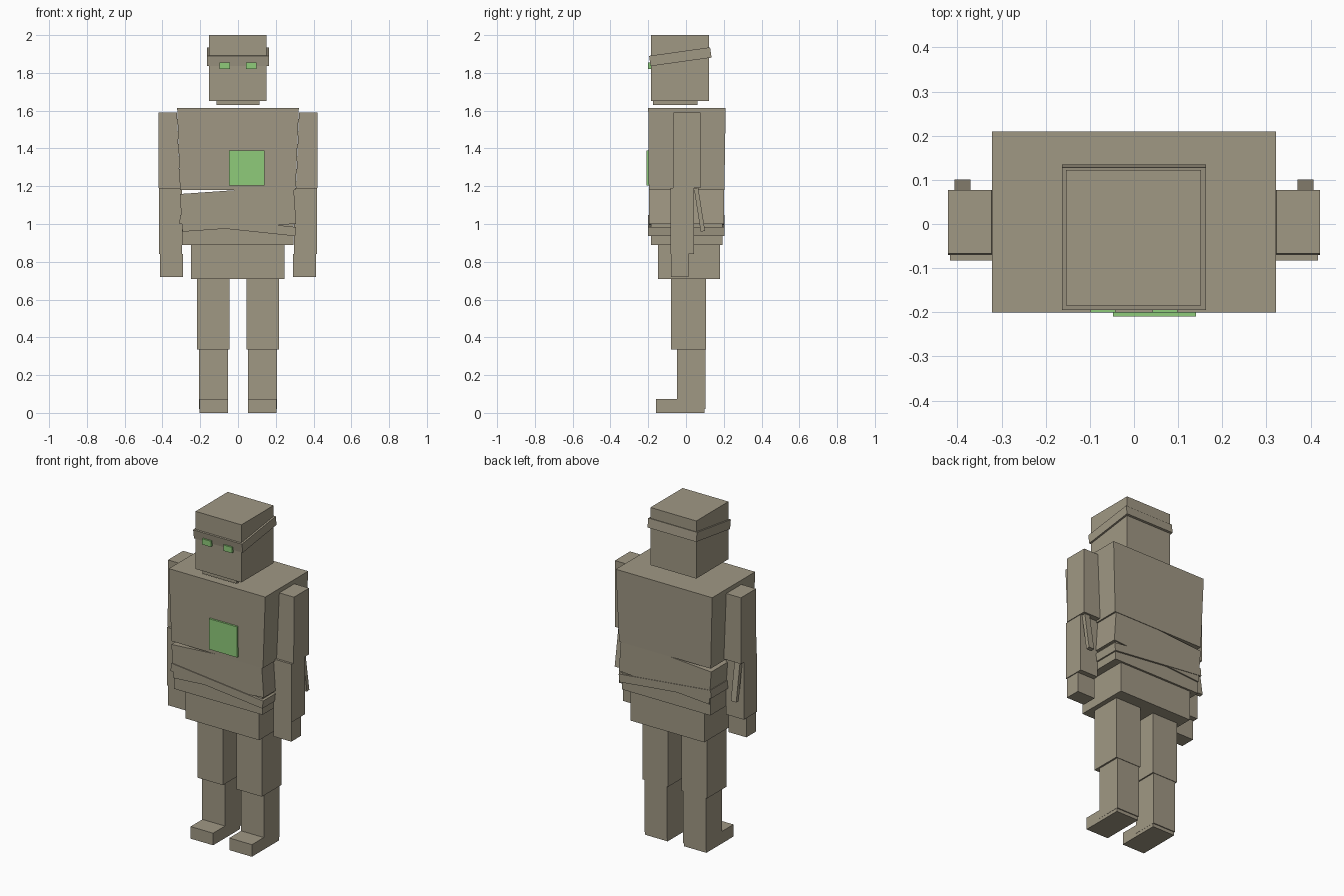
import bpy
import bmesh
import math
from mathutils import Matrix, Vector

if "Cube" in bpy.data.objects:
    bpy.data.objects.remove(bpy.data.objects["Cube"])


def material(name, rgb):
    m = bpy.data.materials.new(name)
    m.diffuse_color = (*rgb, 1)
    m.use_nodes = True
    m.node_tree.nodes["Principled BSDF"].inputs["Base Color"].default_value = m.diffuse_color
    return m


STONE = material("stone_brown", (0.352, 0.314, 0.231))
GREEN = material("glow_green", (0.275, 0.597, 0.195))


def block(name, x, y, z, mat=STONE, bottom=None, rot=None):
    """Box from ranges; bottom = (x range, y range) tapers it, rot = (axis, degrees) tilts it."""
    bx, by = bottom or (x, y)
    bm = bmesh.new()
    bmesh.ops.create_cube(bm, size=1)
    for v in bm.verts:
        i, j, k = (int(c > 0) for c in v.co)
        v.co = ((x if k else bx)[i], (y if k else by)[j], z[k])
    if rot:
        c = Vector((sum(x) / 2, sum(y) / 2, sum(z) / 2))
        bmesh.ops.rotate(bm, verts=bm.verts, cent=c,
                         matrix=Matrix.Rotation(math.radians(rot[1]), 3, rot[0]))
    mesh = bpy.data.meshes.new(name)
    bmesh.ops.recalc_face_normals(bm, faces=bm.faces)
    bm.to_mesh(mesh)
    bm.free()
    mesh.materials.append(mat)
    ob = bpy.data.objects.new(name, mesh)
    bpy.context.collection.objects.link(ob)
    return ob


def pair(name, x, y, z, mat=STONE, bottom=None, rot=None):
    """Right and left copies mirrored across x = 0."""
    block(name + "_right", x, y, z, mat, bottom, rot)
    flip = lambda r: (-r[1], -r[0])
    block(name + "_left", flip(x), y, z, mat,
          bottom and (flip(bottom[0]), bottom[1]), rot)


# Head, tilted headband, chin and eyes
block("head", (-0.154, 0.152), (-0.185, 0.122), (1.652, 2.0))
block("headband", (-0.163, 0.163), (-0.193, 0.133), (1.858, 1.913), rot=("X", 8))
block("chin", (-0.115, 0.113), (-0.175, 0.06), (1.63, 1.652))
pair("eye", (0.042, 0.099), (-0.2, -0.18), (1.82, 1.855), GREEN)

# Torso: tapered chest, tilted abdomen and belt, lower belly, hips
block("chest", (-0.322, 0.322), (-0.2, 0.21), (1.18, 1.615),
      bottom=((-0.307, 0.305), (-0.197, 0.203)))
block("abdomen", (-0.302, 0.302), (-0.195, 0.2), (0.98, 1.18), rot=("Y", -4))
block("belt", (-0.31, 0.307), (-0.2, 0.203), (0.968, 1.016), rot=("Y", 6))
block("lower_belly", (-0.297, 0.293), (-0.185, 0.192), (0.89, 1.0))
block("hips", (-0.248, 0.245), (-0.148, 0.18), (0.71, 0.89))
block("chest_plate", (-0.048, 0.14), (-0.21, -0.195), (1.205, 1.39), GREEN)

# Arms with a slanted rod behind each forearm
pair("upper_arm", (0.323, 0.421), (-0.067, 0.077), (1.19, 1.59),
     bottom=((0.307, 0.421), (-0.07, 0.077)))
pair("forearm", (0.296, 0.417), (-0.083, 0.043), (0.84, 1.19))
pair("hand", (0.292, 0.412), (-0.08, 0.012), (0.72, 0.84))
pair("forearm_rod", (0.37, 0.406), (0.06, 0.083), (0.96, 1.19), rot=("X", 9))

# Legs and feet
pair("thigh", (0.045, 0.216), (-0.08, 0.107), (0.335, 0.71))
pair("shin", (0.053, 0.206), (-0.047, 0.104), (0.02, 0.335))
pair("foot", (0.054, 0.205), (-0.16, 0.098), (0.0, 0.073))
